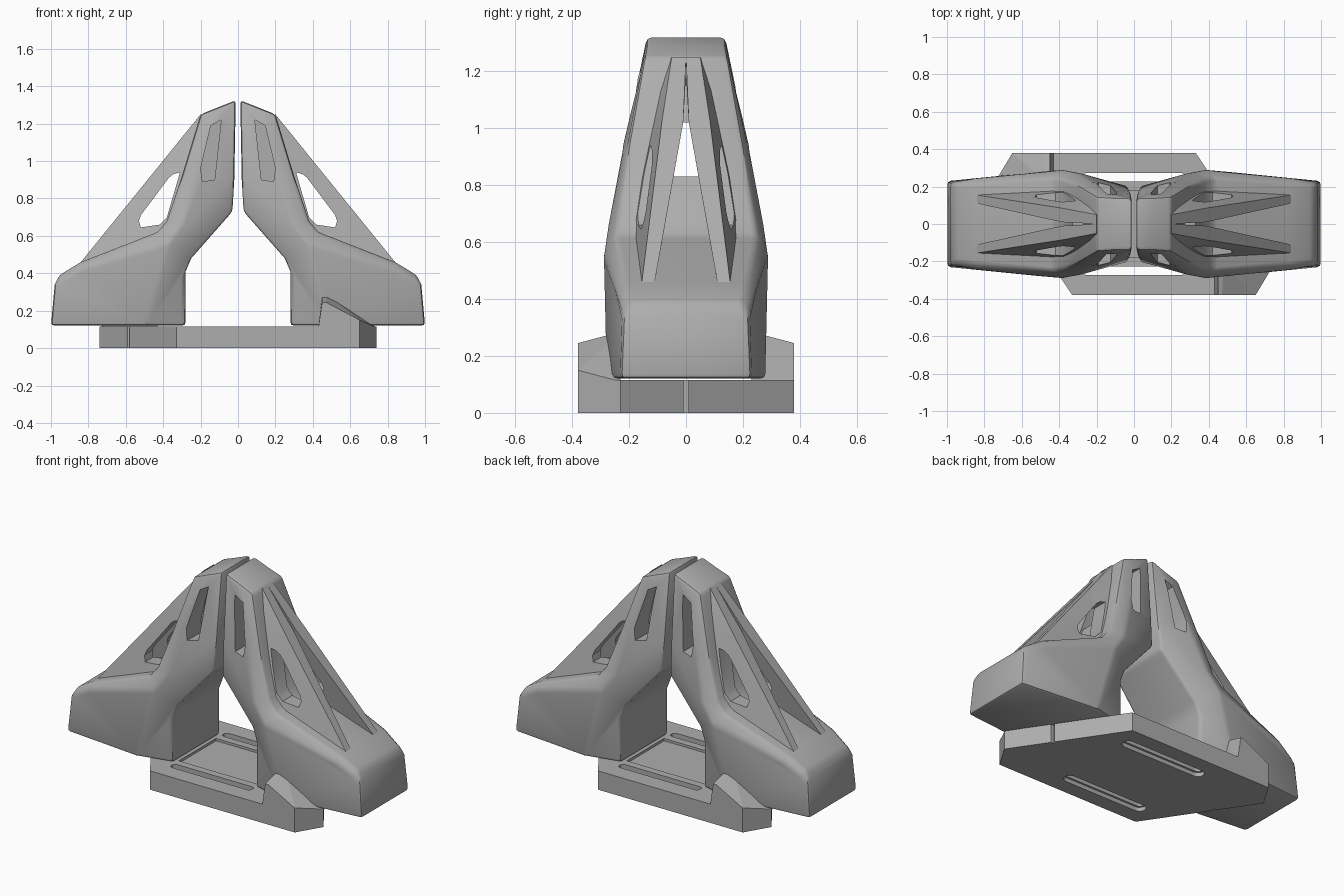
import bpy, bmesh, math
from mathutils import Vector

cube = bpy.data.objects.get("Cube")
if cube:
    bpy.data.objects.remove(cube)

grey = bpy.data.materials.new("plain grey")
grey.use_nodes = True
grey.diffuse_color = (0.42, 0.42, 0.42, 1)
grey.node_tree.nodes["Principled BSDF"].inputs["Base Color"].default_value = grey.diffuse_color


def finish(name, bm, helper=False):
    """Turn a bmesh into a linked object."""
    bmesh.ops.remove_doubles(bm, verts=bm.verts, dist=1e-5)
    bmesh.ops.recalc_face_normals(bm, faces=bm.faces)
    mesh = bpy.data.meshes.new(name)
    bm.to_mesh(mesh)
    bm.free()
    mesh.materials.append(grey)
    ob = bpy.data.objects.new(name, mesh)
    bpy.context.collection.objects.link(ob)
    ob.hide_render = helper
    return ob


def hull(name, points, helper=False):
    bm = bmesh.new()
    for p in points:
        bm.verts.new(p)
    res = bmesh.ops.convex_hull(bm, input=bm.verts)
    inside = [v for v in res["geom_interior"] if isinstance(v, bmesh.types.BMVert)]
    bmesh.ops.delete(bm, geom=inside, context="VERTS")
    bmesh.ops.dissolve_limit(bm, angle_limit=0.01, verts=bm.verts, edges=bm.edges)
    return finish(name, bm, helper)


def box(name, x0, x1, y0, y1, z0, z1):
    return hull(name, [(x, y, z) for x in (x0, x1) for y in (y0, y1) for z in (z0, z1)], True)


def cut(ob, cutters):
    for c in cutters:
        m = ob.modifiers.new("cut", "BOOLEAN")
        m.operation, m.solver, m.object = "DIFFERENCE", "EXACT", c


def bake(ob):
    """Apply the modifiers."""
    dg = bpy.context.evaluated_depsgraph_get()
    mesh = bpy.data.meshes.new_from_object(ob.evaluated_get(dg))
    ob.modifiers.clear()
    ob.data = mesh


def smooth(ob, angle):
    bpy.ops.object.select_all(action="DESELECT")
    ob.select_set(True)
    bpy.context.view_layer.objects.active = ob
    bpy.ops.object.shade_smooth_by_angle(angle=math.radians(angle))


def mirrored(ob, name, axis):
    """Copy an object flipped across one axis."""
    copy = ob.copy()
    copy.data = ob.data.copy()
    copy.name = name
    bpy.context.collection.objects.link(copy)
    for v in copy.data.vertices:
        v.co[axis] *= -1
    copy.data.flip_normals()
    return copy


# Jaw body: one side as named points, closed to its mirror image
side = {
    "a0": (.012, .14, 1.325), "a1": (.02, .18, .9), "a2": (.03, .2, .73),
    "a3": (.25, .22, .48), "a4": (.28, .23, .41), "a5": (.28, .23, .12),
    "b0": (.1, .14, 1.29), "b1": (.22, .225, .92), "b2": (.3, .275, .66),
    "b3": (.37, .29, .56), "b5": (.49, .28, .12),
    "c0": (.2, .148, 1.25), "c1": (.3, .205, .92), "c2": (.38, .24, .68),
    "c3": (.43, .25, .62), "c4": (.84, .215, .46), "c5": (.955, .2, .39),
    "d4": (.84, .25, .42), "d5": (.98, .22, .34), "d6": (1, .23, .12),
}
patches = ["a0 a1 b1 b0", "b0 b1 c1 c0", "a1 a2 b2 b1", "b1 b2 c2 c1", "a2 a3 b3 b2",
           "b2 b3 c3 c2", "a3 a4 b5 b3", "a4 a5 b5", "b3 d4 c4 c3", "b3 b5 d6 d5 d4",
           "d4 d5 c5 c4"]
rim = "a0 a1 a2 a3 a4 a5 b5 d6 d5 c5 c4 c3 c2 c1 c0 b0".split()
bm = bmesh.new()
left = {k: bm.verts.new(p) for k, p in side.items()}
right = {k: bm.verts.new((x, -y, z)) for k, (x, y, z) in side.items()}
for patch in patches:
    for half in (left, right):
        bm.faces.new([half[k] for k in patch.split()])
for k, n in zip(rim, rim[1:] + rim[:1]):
    bm.faces.new((left[k], left[n], right[n], right[k]))
body = finish("left_jaw_body", bm)
bevel = body.modifiers.new("soft edges", "BEVEL")
bevel.width, bevel.segments = 0.018, 2
bevel.limit_method, bevel.angle_limit = "ANGLE", math.radians(28)

# Central tunnel and the two recessed side slots
tunnel = hull("tunnel_cutter", [(x, s * y, z) for x in (-.1, .6) for s in (-1, 1)
                                for y, z in ((.05, .83), (.015, 1.02))], True)
slot = [(.09, 1.22), (.145, 1.19), (.2, .96), (.19, .89), (.125, .9)]
pockets = [hull("pocket_cutter", [(x, s * y, z) for x, z in slot for y in (.075, .4)], True)
           for s in (-1, 1)]
cut(body, [tunnel] + pockets)

# Fins: straight ribs from the head to the shoulder, each with a window
ridge = [(.2, 1.25, 0, .05), (.386, 1.02, .01, .085), (.84, .46, .11, .155)]
root = [(.17, 1.18, 0, .09), (.31, .75, .058, .18), (.42, .57, .09, .19)]
bm = bmesh.new()
grid = [[(bm.verts.new((x, i, z)), bm.verts.new((x, o, z))) for x, z, i, o in row]
        for row in (ridge, root)]
for j in (0, 1):
    (ra, rb), (qa, qb) = grid[0][j:j + 2], grid[1][j:j + 2]
    for f in ((ra[0], rb[0], qb[0], qa[0]), (ra[1], rb[1], qb[1], qa[1]),
              (ra[0], rb[0], rb[1], ra[1]), (qa[0], qb[0], qb[1], qa[1])):
        bm.faces.new(f)
for j in (0, 2):
    r, q = grid[0][j], grid[1][j]
    bm.faces.new((r[0], r[1], q[1], q[0]))
bmesh.ops.triangulate(bm, faces=bm.faces)
fin = finish("left_jaw_back_fin", bm)
window = [(.31, .94), (.345, .93), (.37, .91), (.52, .71), (.53, .68), (.52, .645),
          (.42, .66), (.38, .7)]
window_cutter = hull("window_cutter", [(x, y, z) for x, z in window for y in (-.1, .5)], True)
cut(fin, [window_cutter])

for ob in (body, fin):
    bake(ob)
front_fin = mirrored(fin, "left_jaw_front_fin", 1)
for ob in (body, fin, front_fin):
    smooth(ob, 30)
    mirrored(ob, ob.name.replace("left", "right"), 0)

# Base plate: six-sided slab with two long slots, a channel and end grooves
half_plan = [(-.33, -.38), (.65, -.38), (.74, -.23)]
plan = half_plan + [(-x, -y) for x, y in half_plan]
plate = hull("base_plate", [(x, y, z) for x, y in plan for z in (0, .115)])
cutters = [box("channel_cutter", -.275, .275, -.18, .18, .1, .2)]
for s in (-1, 1):
    cutters.append(box("groove_cutter", *sorted((s * .57, s * .8)), -.008, .008, -.1, .3))
    for name, radius, z0, z1 in (("slot_cutter", .024, -.1, .3), ("rim_cutter", .036, -.1, .025)):
        ring = [(e * .25 + radius * math.cos(a), s * .25 + radius * math.sin(a))
                for e in (-1, 1) for a in (math.tau * k / 16 for k in range(16))]
        cutters.append(hull(name, [(x, y, z) for x, y in ring for z in (z0, z1)], True))
cut(plate, cutters)
bake(plate)

# Stops: sloped wedges at opposite corners of the plate
low = [(.43, -.38), (.65, -.38), (.74, -.23), (.43, -.23)]
high = [(.45, -.38, .245), (.47, -.38, .245), (.48, -.23, .285), (.45, -.23, .285)]
points = [Vector((x, y, .11)) for x, y in low] + [Vector(p) for p in high]
points.append(Vector((.65, -.38, .15)))
hull("front_stop", points)
hull("back_stop", [(-p.x, -p.y, p.z) for p in points])

# Cutting helpers are no longer needed
for ob in list(bpy.context.scene.objects):
    if ob.hide_render:
        bpy.data.objects.remove(ob)
